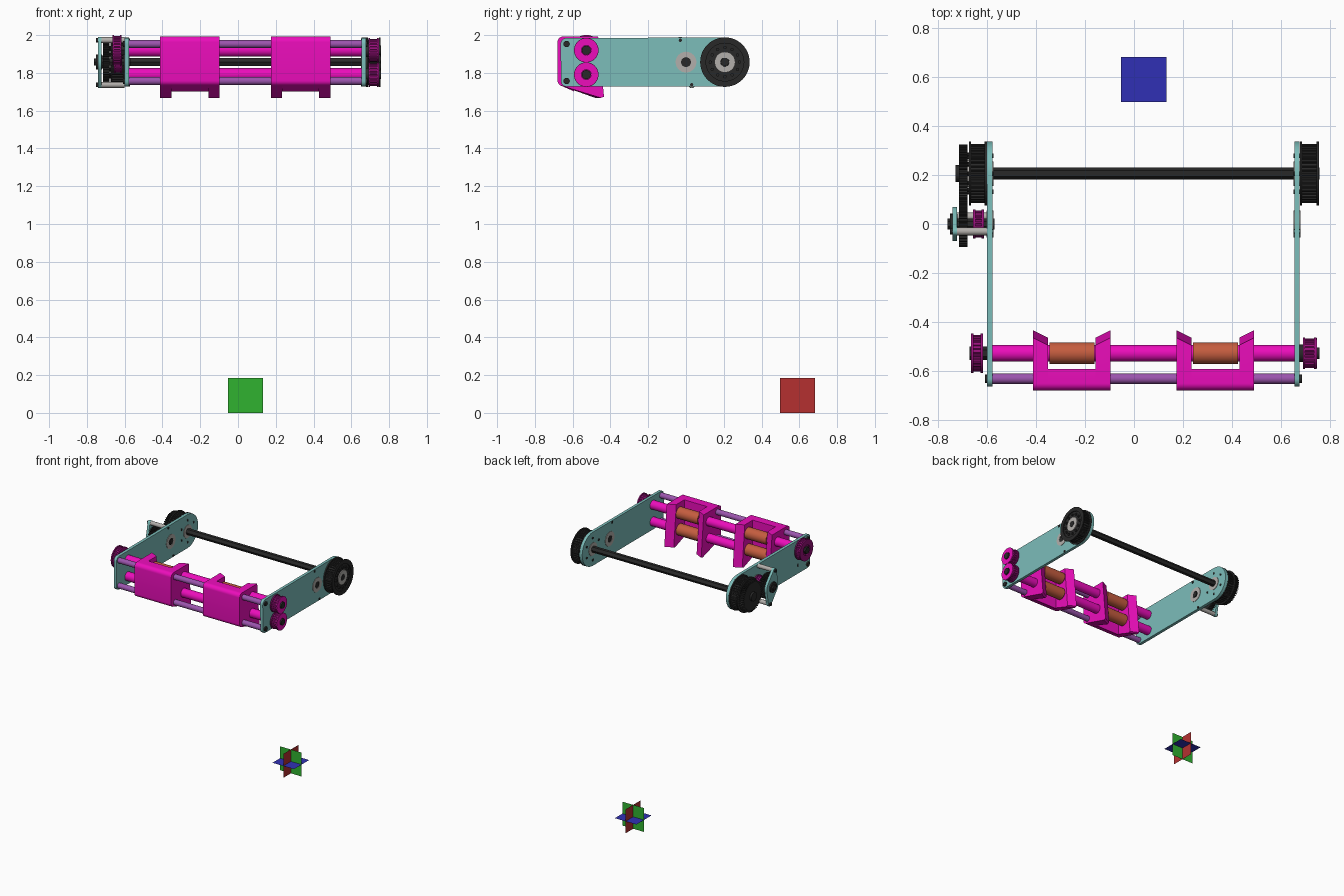
import bpy, bmesh, math
from mathutils import Vector
from mathutils.geometry import convex_hull_2d

if "Cube" in bpy.data.objects:
    bpy.data.objects.remove(bpy.data.objects["Cube"])


def mat(name, *c):
    m = bpy.data.materials.new(name)
    m.diffuse_color = (*c, 1)
    m.use_nodes = True
    m.node_tree.nodes["Principled BSDF"].inputs["Base Color"].default_value = m.diffuse_color
    return m


TEAL = mat("teal", .20, .51, .49)
PINK = mat("magenta", .84, .004, .50)
PLUM = mat("dark_magenta", .32, .005, .20)
LILAC = mat("lilac", .33, .09, .42)
BLACK = mat("black", .022, .022, .022)
COPPER = mat("copper", .56, .11, .05)
GREY = mat("grey", .45, .43, .41)
RED, GREEN, BLUE = mat("red", .46, .03, .03), mat("green", .03, .45, .03), mat("blue", .03, .03, .46)


def finish(name, bm, m, smooth=True):
    bmesh.ops.recalc_face_normals(bm, faces=bm.faces)
    me = bpy.data.meshes.new(name)
    bm.to_mesh(me)
    bm.free()
    me.materials.append(m)
    o = bpy.data.objects.new(name, me)
    bpy.context.collection.objects.link(o)
    if smooth:
        bpy.ops.object.select_all(action='DESELECT')
        o.select_set(True)
        bpy.context.view_layer.objects.active = o
        bpy.ops.object.shade_smooth_by_angle(angle=0.6)
    return o


def prism(name, pts, x0, x1, m, pts2=None):
    """Extrude (or loft) a y-z outline along x."""
    bm = bmesh.new()
    a = [bm.verts.new((x0, y, z)) for y, z in pts]
    b = [bm.verts.new((x1, y, z)) for y, z in (pts2 or pts)]
    n = len(a)
    bm.faces.new(a)
    bm.faces.new(b[::-1])
    for i in range(n):
        bm.faces.new((a[i], b[i], b[(i + 1) % n], a[(i + 1) % n]))
    return finish(name, bm, m)


def circle(y, z, r, n=32):
    return [(y + r * math.cos(2 * math.pi * i / n), z + r * math.sin(2 * math.pi * i / n)) for i in range(n)]


def rod(name, c, r, x0, x1, m, n=32):
    return prism(name, circle(*c, r, n), x0, x1, m)


def ring(name, c, r0, r1, x0, x1, m, n=48):
    bm = bmesh.new()
    loops = [[bm.verts.new((x, y, z)) for y, z in circle(*c, r, n)]
             for x, r in ((x0, r0), (x0, r1), (x1, r1), (x1, r0))]
    for k in range(4):
        a, b = loops[k], loops[(k + 1) % 4]
        for i in range(n):
            bm.faces.new((a[i], a[(i + 1) % n], b[(i + 1) % n], b[i]))
    return finish(name, bm, m)


def gear(name, c, r, depth, n, x0, x1, m):
    pts = []
    for i in range(n):
        for f, rr in ((0, r - depth), (.35, r - depth), (.5, r), (.85, r)):
            t = 2 * math.pi * (i + f) / n
            pts.append((c[0] + rr * math.cos(t), c[1] + rr * math.sin(t)))
    return prism(name, pts, x0, x1, m)


def hull(*cs):
    """Outline wrapped around circles (y, z, r)."""
    p = [Vector(q) for c in cs for q in (circle(*c) if c[2] else [c[:2]])]
    return [tuple(p[i]) for i in convex_hull_2d(p)]


def belt_pulley(name, c, r, x0, x1, m, n, rim):
    gear(name + "_teeth", c, r * .92, r * .06, n, x0 + .008, x1 - .008, m)
    for x in (x0, x1 - .009):
        ring(name + "_flange", c, rim, r, x, x + .009, m)


AXLE, IDLER = (.206, 1.857), (0, 1.857)
ROLLERS = [(-.528, 1.92), (-.528, 1.791)]
RODS = [(-.632, 1.953), (-.632, 1.757)]
POSTS = [(-.03, 1.973), (.03, 1.737)]

# side plates with bearings, screws and bolt circles
plate = hull((*AXLE, .13), (*RODS[0], .032), (*RODS[1], .03))
for side, x0, x1 in (("left", -.6, -.577), ("right", .655, .677)):
    prism(side + "_plate", plate, x0, x1, TEAL)
    ring(side + "_idler_bearing", IDLER, .026, .055, x0 - .003, x1 + .003, GREY)
    rod(side + "_idler_bore", IDLER, .027, x0 - .001, x1 + .001, BLACK)
    ring(side + "_axle_bearing", AXLE, .022, .05, x0 - .003, x1 + .003, GREY)
    for i in range(6):
        t = math.pi * (i / 3 + 1 / 6)
        c = (AXLE[0] + .085 * math.cos(t), AXLE[1] + .085 * math.sin(t))
        rod(side + "_plate_screw", c, .009, x0 - .003, x1 + .003, BLACK, 12)
    for c in RODS:
        rod(side + "_rod_bolt", c, .017, x0 - .009, x1 + .009, BLACK, 16)
    for c in POSTS:
        rod(side + "_post_screw", c, .009, x0 - .004, x1 + .004, BLACK, 12)

# hex drive axle and its two belt pulleys
rod("drive_axle", AXLE, .024, -.73, .757, BLACK, 6)
for side, x0, x1, face in (("left", -.675, -.601, -.675), ("right", .678, .755, .755)):
    belt_pulley(side + "_drive_pulley", AXLE, .131, x0, x1, BLACK, 42, .1)
    ring(side + "_pulley_hub", AXLE, .023, .055, face - .005, face + .001, GREY)
    for i in range(12):
        t = math.pi * i / 6
        c = (AXLE[0] + .077 * math.cos(t), AXLE[1] + .077 * math.sin(t))
        rod(side + "_pulley_bolt", c, .009, face - .01, face + .001, BLACK, 10)

# gear pair, idler pulley and outer gearbox plate on the left
gear("large_gear", AXLE, .118, .014, 48, -.715, -.68, BLACK)
rod("large_gear_hub", AXLE, .034, -.73, -.678, BLACK)
gear("small_gear", IDLER, .094, .014, 38, -.715, -.68, BLACK)
belt_pulley("idler_pulley", IDLER, .06, -.657, -.613, PLUM, 20, .03)
rod("idler_shaft", IDLER, .022, -.762, -.57, BLACK, 6)
prism("gearbox_plate", hull((*IDLER, .07), (*POSTS[0], .018), (*POSTS[1], .018)), -.742, -.722, TEAL)
ring("gearbox_bearing", IDLER, .022, .04, -.752, -.72, BLACK)
for c in POSTS:
    rod("gearbox_post", c, .016, -.722, -.6, GREY)
    rod("gearbox_post_bolt", c, .012, -.752, -.742, BLACK, 12)

# front cross rods
for c in RODS:
    rod("cross_rod", c, .021, -.577, .655, LILAC)

# rollers with copper sleeves and right-hand pulleys
for c in ROLLERS:
    rod("roller", c, .034, -.577, .655, PINK)
    rod("roller_shaft", c, .024, -.6, .757, BLACK, 24)
    belt_pulley("roller_pulley", c, .065, .69, .745, PLUM, 22, .035)
    ring("roller_pulley_face", c, .026, .062, .741, .747, PINK)
    rod("roller_spacer", c, .035, .677, .69, BLACK)
    for x0, x1 in ((-.352, -.155), (.235, .432)):
        rod("roller_sleeve", c, .044, x0 + .007, x1 - .007, COPPER)
belt_pulley("input_pulley", ROLLERS[0], .081, -.665, -.617, PLUM, 28, .04)
rod("input_shaft", ROLLERS[0], .028, -.672, -.6, BLACK, 6)

# U-shaped guide brackets with flared arms
body = hull((-.65, 1.963, .03), (-.65, 1.76, .03), (-.593, 1.993, 0), (-.593, 1.702, 0))
outer = hull((-.65, 1.963, .03), (-.65, 1.76, .03), (-.452, 1.668, 0), (-.434, 1.673, 0), (-.465, 1.993, 0))
inner = [(y - .03 if y > -.5 else y, z) for y, z in outer]
for x0, x1 in ((-.412, -.097), (.174, .49)):
    prism("guide_body", body, x0 + .06, x1 - .06, PINK)
    prism("guide_arm", outer, x0, x0 + .06, PINK, inner)
    prism("guide_arm", inner, x1 - .06, x1, PINK, outer)

# three crossed marker planes at the origin of the assembly
C, H = Vector((.04, .59, .0925)), .0925
AX = [Vector((1, 0, 0)), Vector((0, 1, 0)), Vector((0, 0, 1))]
for name, u, v, m in (("side_marker", 1, 2, RED), ("front_marker", 0, 2, GREEN), ("level_marker", 0, 1, BLUE)):
    bm = bmesh.new()
    bm.faces.new([bm.verts.new(C + AX[u] * H * a + AX[v] * H * b) for a, b in ((-1, -1), (1, -1), (1, 1), (-1, 1))])
    finish(name, bm, m, False)
